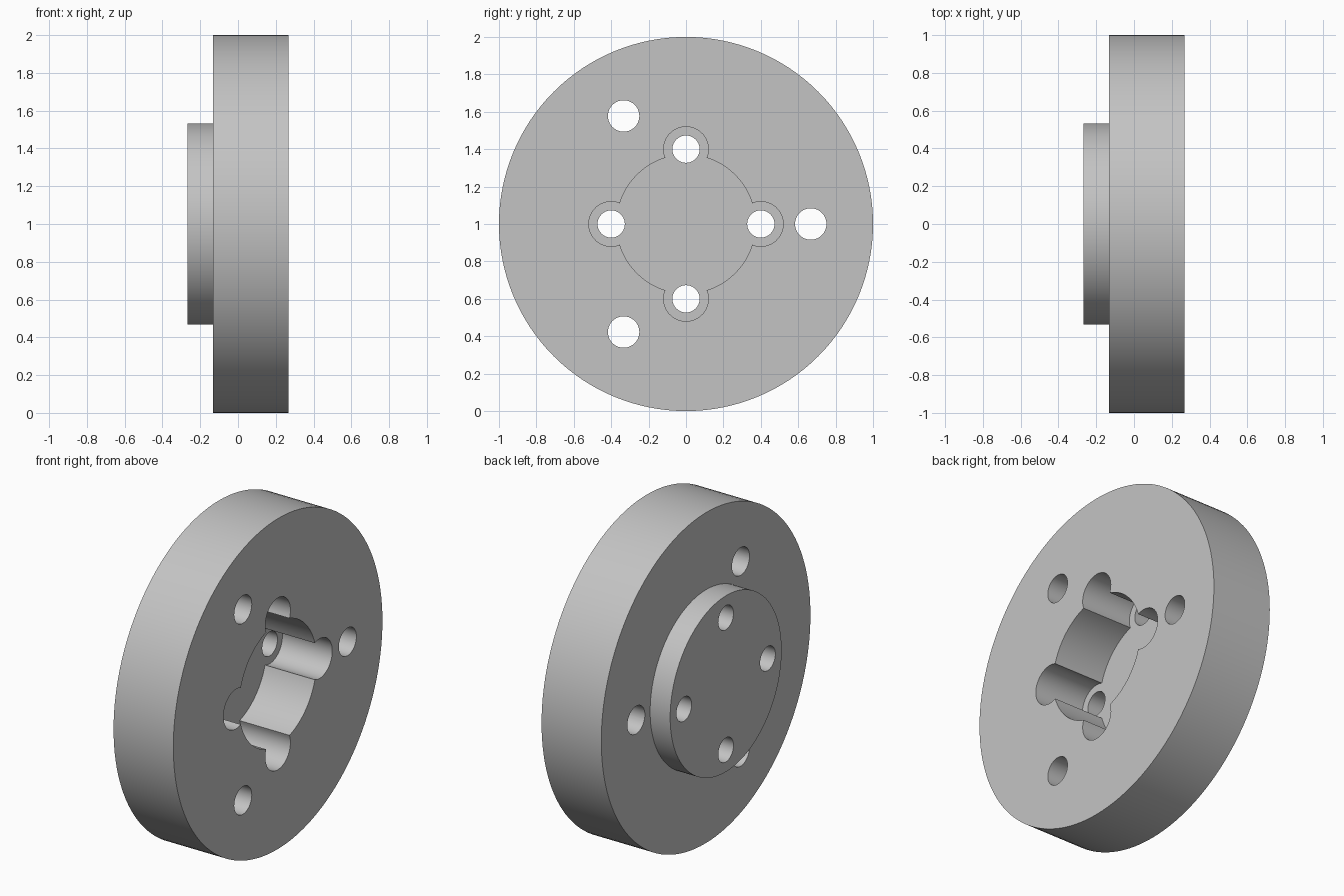
import bpy, bmesh, math

if "Cube" in bpy.data.objects:
    bpy.data.objects.remove(bpy.data.objects["Cube"])

grey = bpy.data.materials.new("plain grey")
grey.diffuse_color = (0.55, 0.55, 0.55, 1)
grey.use_nodes = True
grey.node_tree.nodes["Principled BSDF"].inputs["Base Color"].default_value = grey.diffuse_color


def arc(cy, cz, r, a0, a1, n):
    """n points on an arc in the YZ plane, end point left out."""
    return [(cy + r * math.cos(a0 + (a1 - a0) * i / n),
             cz + r * math.sin(a0 + (a1 - a0) * i / n)) for i in range(n)]


def circle(r, n, cy=0, cz=0):
    return arc(cy, cz, r, 0, 2 * math.pi, n)


def loft(bm, sections):
    """Closed solid through (x, outline) sections, capped at both ends."""
    rings = [[bm.verts.new((x, y, 1 + z)) for y, z in pts] for x, pts in sections]
    n = len(rings[0])
    for a, b in zip(rings, rings[1:]):
        for i in range(n):
            j = (i + 1) % n
            bm.faces.new((a[i], a[j], b[j], b[i]))
    bm.faces.new(rings[0][::-1])
    bm.faces.new(rings[-1])


def make(name, solids):
    bm = bmesh.new()
    for sections in solids:
        loft(bm, sections)
    bmesh.ops.recalc_face_normals(bm, faces=bm.faces[:])
    mesh = bpy.data.meshes.new(name)
    bm.to_mesh(mesh)
    bm.free()
    mesh.materials.append(grey)
    ob = bpy.data.objects.new(name, mesh)
    bpy.context.collection.objects.link(ob)
    return ob


# Stepped disc: small boss on the left, wide flange on the right
N = 128
boss, flange = circle(0.533, N), circle(1.0, N)
disc = make("flange_disc", [[(-0.267, boss), (-0.133, boss),
                             (-0.133, flange), (0.267, flange)]])

# Pocket outline: a round recess with four circular lobes
R, D, L = 0.371, 0.4, 0.12
a = math.acos((R * R + D * D - L * L) / (2 * R * D))
b = math.atan2(R * math.sin(a), R * math.cos(a) - D)
outline = []
for k in range(4):
    t = k * math.pi / 2
    outline += arc(D * math.cos(t), D * math.sin(t), L, t - b, t + b, 28)
    outline += arc(0, 0, R, t + a, t + math.pi / 2 - a, 20)
pocket = make("pocket_cutter", [[(-0.067, outline), (0.4, outline)]])

# Through holes: four inside the lobes, three in the flange
holes = []
for count, dist, r in ((4, D, 0.073), (3, 0.667, 0.084)):
    for k in range(count):
        t = 2 * math.pi * k / count
        c = circle(r, 40, dist * math.cos(t), dist * math.sin(t))
        holes.append([(-0.4, c), (0.4, c)])
drill = make("hole_cutter", holes)

# Cut the pocket and holes, then drop the cutters
bpy.context.view_layer.objects.active = disc
disc.select_set(True)
for cutter in (pocket, drill):
    mod = disc.modifiers.new(cutter.name, 'BOOLEAN')
    mod.operation = 'DIFFERENCE'
    mod.solver = 'EXACT'
    mod.object = cutter
    bpy.ops.object.modifier_apply(modifier=mod.name)
    bpy.data.objects.remove(cutter)

bpy.ops.object.select_all(action='DESELECT')
disc.select_set(True)
bpy.ops.object.shade_smooth_by_angle(angle=math.radians(30))
